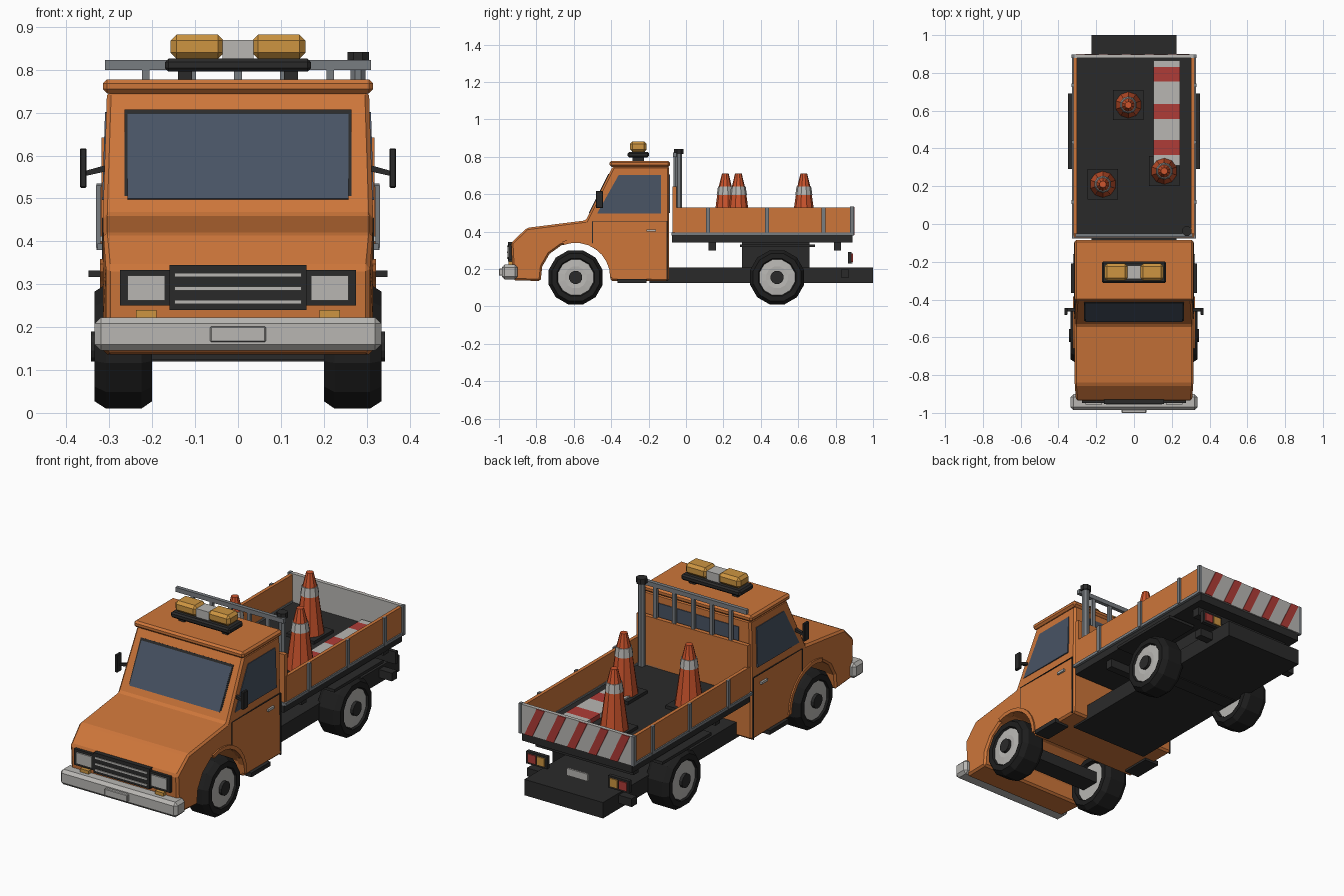
import bpy, bmesh, math
from mathutils import Matrix, Vector

cube = bpy.data.objects.get("Cube")
if cube:
    bpy.data.objects.remove(cube, do_unlink=True)


def material(name, r, g, b):
    m = bpy.data.materials.new(name)
    m.use_nodes = True
    m.diffuse_color = (r, g, b, 1)
    m.node_tree.nodes["Principled BSDF"].inputs["Base Color"].default_value = (r, g, b, 1)
    return m


ORANGE = material("body orange", .61, .18, .042)
LIGHT = material("light grey", .48, .47, .45)
STEEL = material("steel grey", .19, .205, .22)
BLACK = material("trim black", .023, .023, .023)
RUBBER = material("tyre black", .013, .013, .013)
GLASS = material("dark glass", .065, .087, .127)
AMBER = material("amber", .61, .30, .053)
RED = material("warning red", .43, .045, .038)
CONE = material("cone orange", .61, .09, .026)


def finish(name, bm, mats, bevel=0):
    bmesh.ops.recalc_face_normals(bm, faces=bm.faces)
    me = bpy.data.meshes.new(name)
    bm.to_mesh(me)
    bm.free()
    for m in mats:
        me.materials.append(m)
    ob = bpy.data.objects.new(name, me)
    bpy.context.collection.objects.link(ob)
    if bevel:
        mod = ob.modifiers.new("bevel", 'BEVEL')
        mod.width, mod.segments, mod.limit_method = bevel, 1, 'ANGLE'
        mod.angle_limit = math.radians(35)
    return ob


def box(name, mat, xs, ys, zs, bevel=0):
    bm = bmesh.new()
    bmesh.ops.create_cube(bm, size=1)
    for v in bm.verts:
        v.co = [(r[0] + r[1]) / 2 + c * (r[1] - r[0]) for c, r in zip(v.co, (xs, ys, zs))]
    return finish(name, bm, [mat], bevel)


def pair(name, mat, xs, ys, zs, bevel=0):
    for side, s in (("left", 1), ("right", -1)):
        box(f"{name}_{side}", mat, sorted((s * xs[0], s * xs[1])), ys, zs, bevel)


def cab_shape(co):
    # narrow the cab towards its roof and nose
    co.x *= 1 - .03 * min(1, max(0, (co.z - .46) / .29))
    if co.y < -.86:
        co.x *= .975


def prism(name, mat, pts, lo, hi, axis="x", bevel=0, shape=None):
    bm = bmesh.new()
    rings = []
    for d in (lo, hi):
        rings.append([bm.verts.new((d, a, b) if axis == "x" else (a, d, b)) for a, b in pts])
        bm.faces.new(rings[-1])
    for i in range(len(pts)):
        j = (i + 1) % len(pts)
        bm.faces.new((rings[0][i], rings[0][j], rings[1][j], rings[1][i]))
    if shape:
        for v in bm.verts:
            shape(v.co)
    return finish(name, bm, [mat], bevel)


def lathe(name, profile, mats, idx, n, matrix):
    # profile of (radius, height); idx gives the material of each band
    bm = bmesh.new()
    rings = []
    for r, h in profile:
        k = 1 if r == 0 else n
        rings.append([bm.verts.new((r * math.cos((i + .5) * math.tau / n),
                                    r * math.sin((i + .5) * math.tau / n), h)) for i in range(k)])
    for a, b, m in zip(rings, rings[1:], idx):
        for i in range(n):
            quad = [a[i % len(a)], a[(i + 1) % len(a)], b[(i + 1) % len(b)], b[i % len(b)]]
            bm.faces.new(list(dict.fromkeys(quad))).material_index = m
    bm.transform(matrix)
    return finish(name, bm, mats)


# cab with open wheel arches
AXLE_Z, FRONT_Y, REAR_Y = .155, -.59, .487


def arc(r, n=8, start=-6, end=186):
    return [(FRONT_Y + r * math.cos(t), AXLE_Z + r * math.sin(t))
            for t in (math.radians(start + (end - start) * i / n) for i in range(n + 1))]


body = [(-.925, .14), (-.935, .34), (-.85, .42), (-.535, .46), (-.39, .75), (-.09, .75), (-.09, .135)]
prism("cab_body", ORANGE, body + arc(.188), -.315, .315, bevel=.01, shape=cab_shape)
box("cab_roof", ORANGE, (-.315, .315), (-.408, -.085), (.745, .778), .01)

# windscreen and rear window
n = Vector((-.894, .447))
for name, mat, half, grow, out in (("windscreen_frame", BLACK, .265, .005, .002),
                                  ("windscreen", GLASS, .258, 0, .004)):
    a, b = Vector((-.516, .498 - grow)), Vector((-.414, .702 + grow))
    prism(name, mat, [a - n * .004, b - n * .004, b + n * out, a + n * out], -half, half)
box("rear_window", GLASS, (-.24, .24), (-.093, -.086), (.5, .705))

# side glass, doors, steps, mirrors, arch lips
for side, s in (("left", 1), ("right", -1)):
    prism(f"side_window_{side}", GLASS, [(-.475, .497), (-.135, .497), (-.135, .702), (-.36, .702)],
          s * .311, s * .318, shape=cab_shape)
    prism(f"arch_lip_{side}", ORANGE, arc(.205, start=0, end=110) + arc(.185, start=0, end=110)[::-1],
          s * .29, s * .322)
    prism(f"mirror_arm_{side}", BLACK, [(s * .30, .565), (s * .358, .552), (s * .358, .564), (s * .30, .58)],
          -.462, -.446, "y")
pair("mirror", BLACK, (.353, .369), (-.482, -.444), (.525, .617), .003)
pair("door_gap_rear", BLACK, (.311, .317), (-.104, -.098), (.135, .455))
pair("door_gap_front", BLACK, (.311, .317), (-.502, -.498), (.32, .455))
pair("door_gap_top", BLACK, (.311, .3165), (-.5, -.1), (.453, .456))
pair("door_handle", LIGHT, (.312, .322), (-.21, -.16), (.4, .412))
pair("cab_step", BLACK, (.25, .333), (-.365, -.21), (.124, .146))

# nose: bumper, grille, lamps
box("front_bumper", LIGHT, (-.335, .335), (-.985, -.9), (.145, .223), .015)
box("front_plate", LIGHT, (-.065, .065), (-1, -.98), (.165, .202), .003)
box("grille", BLACK, (-.16, .16), (-.952, -.92), (.24, .345))
for i in range(3):
    box(f"grille_slat_{i + 1}", LIGHT, (-.148, .148), (-.956, -.95), (.254 + i * .0315, .263 + i * .0315))
pair("headlamp_surround", BLACK, (.15, .275), (-.948, -.915), (.25, .333))
pair("headlamp", LIGHT, (.17, .258), (-.955, -.945), (.262, .32))
pair("front_indicator", AMBER, (.19, .238), (-.95, -.915), (.222, .24))

# roof beacon bar
pair("beacon_foot", BLACK, (.107, .14), (-.285, -.225), (.77, .8))
box("beacon_base", BLACK, (-.17, .17), (-.312, -.198), (.796, .826), .008)
pair("beacon_lamp", AMBER, (.033, .157), (-.3, -.21), (.826, .882), .014)
box("beacon_centre", LIGHT, (-.036, .036), (-.29, -.22), (.826, .87))

# chassis and axles
box("chassis", BLACK, (-.225, .225), (-.195, 1), (.125, .207))
box("front_axle", BLACK, (-.21, .21), (FRONT_Y - .05, FRONT_Y + .05), (.125, .185))
box("rear_axle", BLACK, (-.21, .21), (REAR_Y - .04, REAR_Y + .04), (.12, .19))
pair("rear_bracket", BLACK, (.22, .3), (.83, .872), (.155, .197))
pair("rear_mudguard", BLACK, (.19, .349), (.29, .69), (.317, .332))
box("bed_mount", BLACK, (-.14, .14), (.3, .66), (.2, .345))

# wheels
wheel = [(0, .02), (.1, .02), (.105, 0), (.132, 0), (.15, .025), (.15, .108), (.132, .135),
         (.104, .135), (.098, .126), (.06, .13), (.036, .128), (.036, .143), (0, .143)]
bands = [1, 0, 0, 0, 0, 0, 0, 0, 1, 1, 2, 2]
for end, y in (("front", FRONT_Y), ("rear", REAR_Y)):
    for side, s in (("left", 1), ("right", -1)):
        lathe(f"{end}_wheel_{side}", wheel, [RUBBER, LIGHT, BLACK], bands, 12,
              Matrix.Translation((s * .2, y, AXLE_Z)) @ Matrix.Rotation(s * math.pi / 2, 4, 'Y'))

# load bed
box("bed_floor", BLACK, (-.315, .315), (-.075, .89), (.342, .386))
for i, y in enumerate((.14, .81)):
    box(f"bed_crossbeam_{i + 1}", BLACK, (-.28, .28), (y - .02, y + .02), (.298, .345))
pair("bed_side", ORANGE, (.303, .321), (-.06, .885), (.386, .528))
pair("bed_lower_rail", STEEL, (.3, .328), (-.07, .89), (.38, .395))
box("bed_front_rail", STEEL, (-.328, .328), (-.078, -.05), (.38, .395))
box("headboard", ORANGE, (-.318, .318), (-.072, -.05), (.386, .642))
for i, y in enumerate((.117, .433, .735)):
    pair(f"bed_stake_{i + 1}", STEEL, (.318, .331), (y - .01, y + .01), (.386, .53))
pair("bed_corner_post", STEEL, (.315, .33), (.878, .898), (.38, .535))

# tailgate with warning stripes
box("tailgate", LIGHT, (-.318, .318), (.878, .897), (.382, .533))
for i in range(5):
    x = .295 - i * .122
    prism(f"tailgate_stripe_{i + 1}", RED,
          [(x, .383), (x - .045, .383), (x - .115, .532), (x - .07, .532)], .895, .901, "y")

# ladder rack and exhaust stack
box("rack_rail", STEEL, (-.31, .31), (-.07, -.05), (.8, .823))
for i in range(5):
    x = -.215 + i * .1075
    box(f"rack_post_{i + 1}", STEEL, (x - .009, x + .009), (-.068, -.052), (.63, .805))
lathe("exhaust_stack", [(0, .386), (.019, .386), (.019, .815), (.027, .815), (.027, .842), (0, .842)],
      [STEEL, BLACK], [0, 0, 1, 1, 1], 8, Matrix.Translation((.28, -.038, 0)))

# tail lamps and plate
pair("tail_lamp_housing", BLACK, (.175, .295), (.866, .886), (.228, .292))
pair("tail_lamp", RED, (.238, .283), (.88, .892), (.238, .282))
pair("rear_indicator", AMBER, (.187, .23), (.88, .892), (.238, .282))
box("rear_plate", LIGHT, (-.06, .06), (.88, .89), (.23, .267))

# traffic cones
for i, (x, y) in enumerate(((-.03, .63), (-.165, .21), (.16, .28))):
    box(f"cone_base_{i + 1}", BLACK, (x - .08, x + .08), (y - .08, y + .08), (.386, .402))
    lathe(f"traffic_cone_{i + 1}",
          [(.07, .4), (.043, .595), (.046, .595), (.039, .64), (.035, .64), (.018, .71), (0, .71)],
          [CONE, LIGHT], [0, 1, 1, 1, 0, 0], 10, Matrix.Translation((x, y, 0)))

# striped barrier board lying in the bed
edges = [.31, .365, .445, .555, .635, .755, .83, .865]
for i, (a, b) in enumerate(zip(edges, edges[1:])):
    box(f"barrier_board_{i + 1}", RED if i % 2 else LIGHT, (.103, .243), (a, b), (.386, .41))
